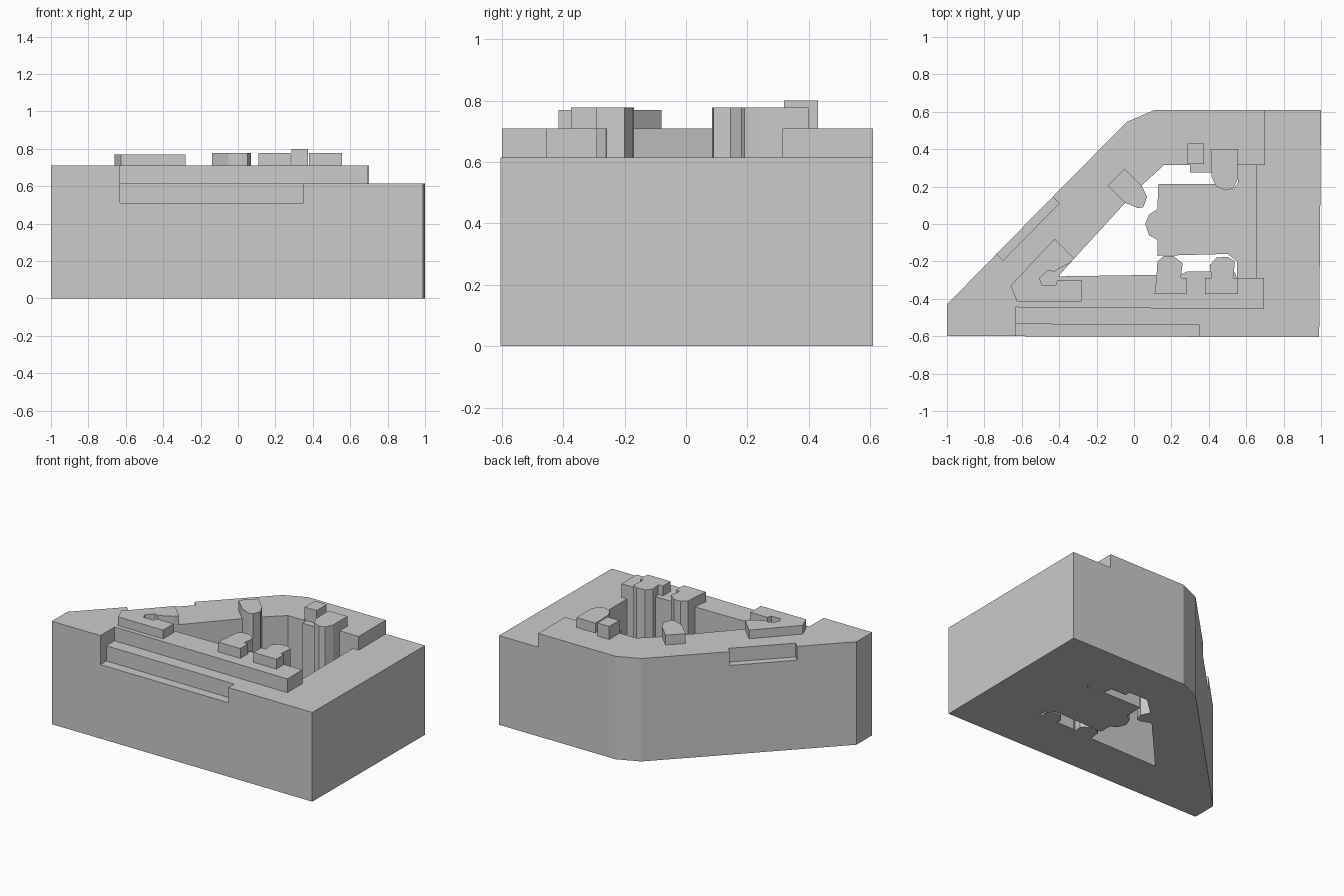
import bpy, bmesh


def prism(name, outline, top, bottom=0.0):
    """Extrude a flat plan outline between two heights."""
    bm = bmesh.new()
    face = bm.faces.new([bm.verts.new((x, y, bottom)) for x, y in outline])
    up = bmesh.ops.extrude_face_region(bm, geom=[face], use_keep_orig=True)
    for v in up["geom"]:
        if isinstance(v, bmesh.types.BMVert):
            v.co.z = top
    bmesh.ops.recalc_face_normals(bm, faces=bm.faces)
    mesh = bpy.data.meshes.new(name)
    bm.to_mesh(mesh)
    bm.free()
    obj = bpy.data.objects.new(name, mesh)
    bpy.context.collection.objects.link(obj)
    return obj


def rect(x0, y0, x1, y1):
    return [(x0, y0), (x1, y0), (x1, y1), (x0, y1)]


HIGH, LOW, LEDGE, COURT = 0.71, 0.615, 0.51, 0.10

# Tall wings wrapping the courtyard on the south, west and north
prism("main_wings", [
    (-1, -0.6), (-0.63, -0.6), (-0.63, -0.445), (0.695, -0.455), (0.695, -0.29),
    (0.55, -0.29), (0.54, -0.26), (0.4, -0.255), (0.28, -0.255), (0.25, -0.27),
    (-0.405, -0.28), (-0.32, -0.185), (-0.05, 0.11), (0.04, 0.205), (0.16, 0.315),
    (0.30, 0.315), (0.30, 0.275), (0.415, 0.275), (0.415, 0.315), (0.70, 0.315),
    (0.70, 0.61), (0.11, 0.61), (-0.04, 0.545), (-0.435, 0.145), (-0.40, 0.11),
    (-0.70, -0.195), (-0.735, -0.16), (-1, -0.43)], HIGH)

# Lower east wing with the front setback
prism("east_wing", [
    (-0.63, -0.535), (0.35, -0.54), (0.35, -0.603), (0.99, -0.605), (1, 0.61),
    (0.70, 0.61), (0.70, 0.315), (0.655, 0.315), (0.655, -0.29), (0.695, -0.29),
    (0.695, -0.455), (-0.63, -0.445)], LOW)

# Terraces cut into the street facades
prism("front_terrace", [(-0.63, -0.6), (0.35, -0.603), (0.35, -0.54), (-0.63, -0.535)], LEDGE)
prism("west_terrace", [(-0.735, -0.16), (-0.70, -0.195), (-0.40, 0.11), (-0.435, 0.145)], LOW)

# Low hall inside the courtyard
prism("courtyard_hall", [
    (0.125, -0.17), (0.5, -0.16), (0.55, -0.2), (0.55, -0.29), (0.655, -0.29),
    (0.655, 0.315), (0.555, 0.315), (0.555, 0.22), (0.53, 0.185), (0.43, 0.215),
    (0.13, 0.215), (0.125, 0.08), (0.08, 0.05), (0.06, 0.0), (0.08, -0.06),
    (0.125, -0.085)], COURT)

# Stair towers standing in the courtyard and rising above the roofs
towers = {
    "north_west": [(-0.14, 0.205), (-0.05, 0.295), (0.04, 0.205), (0.07, 0.145),
                   (0.05, 0.09), (0.02, 0.085), (-0.05, 0.115)],
    "north_east": [(0.41, 0.40), (0.555, 0.40), (0.555, 0.24), (0.53, 0.19),
                   (0.49, 0.18), (0.44, 0.2), (0.415, 0.25)],
    "south_west": [(0.11, -0.375), (0.28, -0.375), (0.28, -0.29), (0.25, -0.29),
                   (0.26, -0.21), (0.21, -0.17), (0.16, -0.17), (0.125, -0.2),
                   (0.12, -0.29)],
    "south_east": [(0.38, -0.375), (0.555, -0.375), (0.555, -0.29), (0.53, -0.29),
                   (0.54, -0.2), (0.5, -0.175), (0.44, -0.18), (0.405, -0.22),
                   (0.415, -0.29), (0.38, -0.29)],
}
for side, outline in towers.items():
    prism(f"{side}_stair_tower", outline, 0.778)

# Rooftop plant rooms
prism("west_plant_room", [
    (-0.66, -0.33), (-0.425, -0.08), (-0.32, -0.185), (-0.345, -0.21), (-0.43, -0.255),
    (-0.46, -0.247), (-0.505, -0.29), (-0.49, -0.33), (-0.42, -0.33), (-0.41, -0.30),
    (-0.28, -0.30), (-0.28, -0.415), (-0.625, -0.415)], 0.77, 0.70)
prism("north_plant_room", rect(0.285, 0.32, 0.375, 0.43), 0.80, 0.70)
